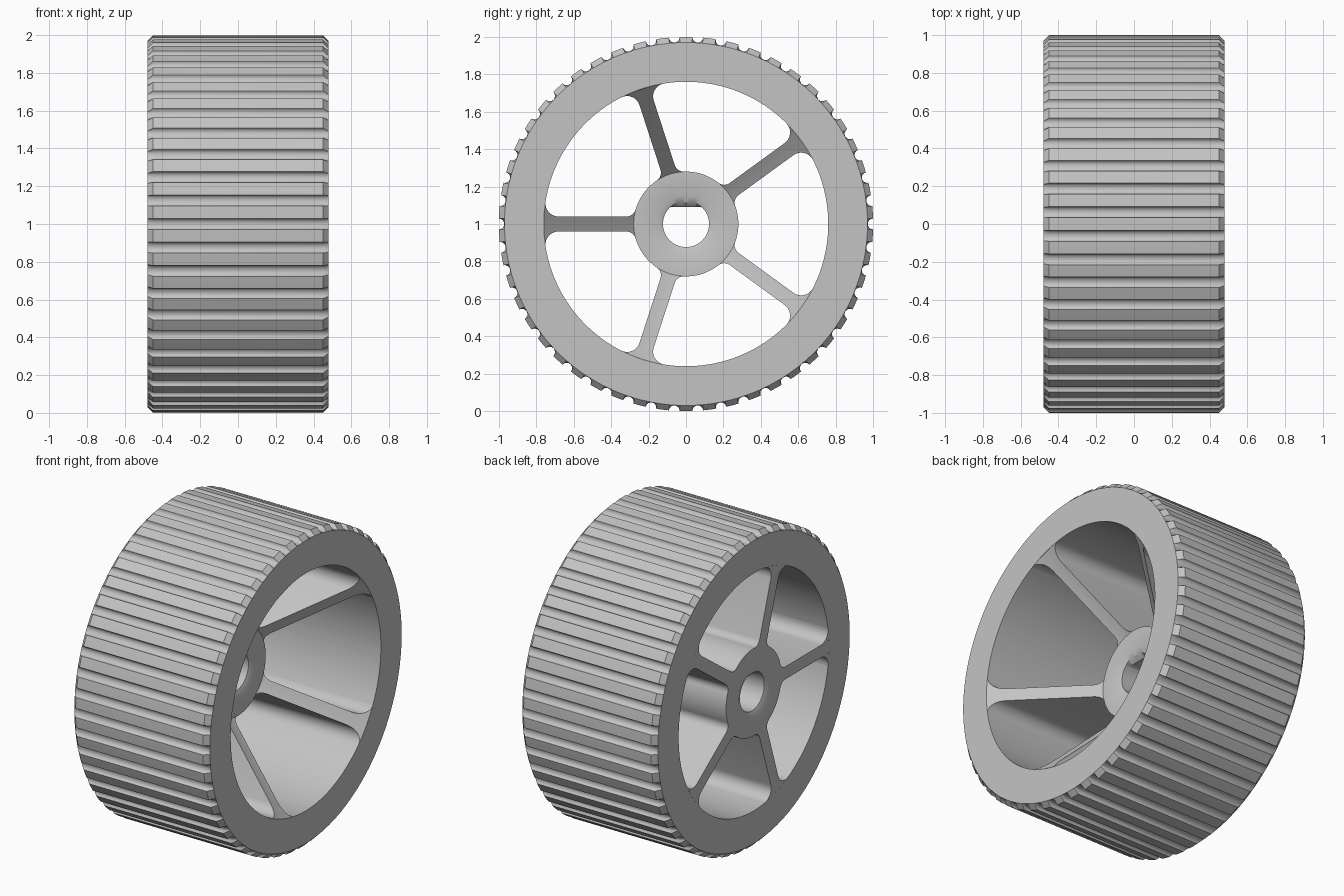
import bpy, bmesh
from math import pi, sin, cos, asin, atan2, hypot, radians

cube = bpy.data.objects.get("Cube")
if cube:
    bpy.data.objects.remove(cube)

HALF = 0.48          # half the wheel width
RIM, HUB = 0.76, 0.28
HUB_FACE = 0.0       # recessed hub face on the +x side
SPOKES, GROOVES = 5, 50

grey = bpy.data.materials.new("plain_grey")
grey.use_nodes = True
grey.diffuse_color = (0.55, 0.55, 0.55, 1)
grey.node_tree.nodes["Principled BSDF"].inputs["Base Color"].default_value = (0.55, 0.55, 0.55, 1)


def polar(x, r, a):
    """Point on the wheel axis frame, before lifting to the ground."""
    return (x, r * cos(a), 1 + r * sin(a))


def add_loft(bm, rings, wrap_rings):
    """Skin closed rings of equal length; optionally join last to first."""
    vs = [[bm.verts.new(p) for p in ring] for ring in rings]
    n = len(vs[0])
    pairs = list(zip(vs, vs[1:])) + ([(vs[-1], vs[0])] if wrap_rings else [])
    for lo, hi in pairs:
        for i in range(n):
            j = (i + 1) % n
            bm.faces.new((lo[i], lo[j], hi[j], hi[i]))
    return vs


def finish(bm, name):
    bmesh.ops.recalc_face_normals(bm, faces=bm.faces)
    mesh = bpy.data.meshes.new(name)
    bm.to_mesh(mesh)
    bm.free()
    mesh.materials.append(grey)
    obj = bpy.data.objects.new(name, mesh)
    bpy.context.collection.objects.link(obj)
    bpy.ops.object.select_all(action="DESELECT")
    obj.select_set(True)
    bpy.context.view_layer.objects.active = obj
    bpy.ops.object.shade_smooth_by_angle(angle=radians(30))


# Grooved tyre: round-bottomed grooves cut across the tread
pitch = 2 * pi / GROOVES
groove_r = 0.029
outline = []
for g in range(GROOVES):
    for k in range(9):
        t = pi * k / 8
        outline.append((g * pitch - groove_r * cos(t), 1 - groove_r * sin(t)))
    outline.append(((g + 0.5) * pitch, 1.0))


def plain(x, r):
    return [polar(x, r, a) for a, _ in outline]


def grooved(x):
    return [polar(x, r, a) for a, r in outline]


bm = bmesh.new()
add_loft(bm, [plain(-HALF, RIM), plain(-HALF, 0.97), grooved(-0.45),
              grooved(0.45), plain(HALF, 0.97), plain(HALF, RIM)], True)
finish(bm, "grooved_tyre")

# Hub with a bore that has one flat on top
angles = [2 * pi * i / 120 for i in range(120)]


def round_ring(x, r):
    return [polar(x, r, a) for a in angles]


def flat_ring(x, r, flat):
    return [(x, r * cos(a), 1 + min(r * sin(a), flat)) for a in angles]


bm = bmesh.new()
add_loft(bm, [
    round_ring(-HALF, HUB), round_ring(HUB_FACE, HUB),
    round_ring(HUB_FACE, 0.152), flat_ring(HUB_FACE - 0.012, 0.123, 0.115),
    flat_ring(HUB_FACE - 0.04, 0.123, 0.09), flat_ring(-HALF + 0.04, 0.123, 0.09),
    flat_ring(-HALF + 0.012, 0.123, 0.115), round_ring(-HALF, 0.152)], True)
finish(bm, "hub")

# Spoke edge: fillet at the hub, straight run, fillet at the rim
half_w, f_hub, f_rim, steps = 0.04, 0.05, 0.07, 8
edge = []
off = half_w + f_hub
a0 = asin(off / (HUB + f_hub))
cu = (HUB + f_hub) * cos(a0)
for k in range(steps + 1):
    t = (pi + a0) + (pi / 2 - a0) * k / steps
    edge.append((cu + f_hub * cos(t), off + f_hub * sin(t)))
off = half_w + f_rim
a0 = asin(off / (RIM - f_rim))
cu = (RIM - f_rim) * cos(a0)
for k in range(steps + 1):
    t = -pi / 2 + (pi / 2 + a0) * k / steps
    edge.append((cu + f_rim * cos(t), off + f_rim * sin(t)))
stations = [(hypot(u, v), atan2(v, u)) for u, v in edge]

# Spokes: flush at the back, sloping in a cone from rim edge to hub face
bm = bmesh.new()
cuts = [-1, -0.5, 0, 0.5, 1]
slope = (HALF - HUB_FACE) / (RIM - HUB)
for s in range(SPOKES):
    mid = pi + s * 2 * pi / SPOKES
    rings = []
    for r, a in stations:
        top = HUB_FACE + (r - HUB) * slope
        rings.append([polar(top, r, mid + a * c) for c in cuts] +
                     [polar(-HALF, r, mid + a * c) for c in reversed(cuts)])
    vs = add_loft(bm, rings, False)
    bm.faces.new(vs[0])
    bm.faces.new(vs[-1])
finish(bm, "spokes")
